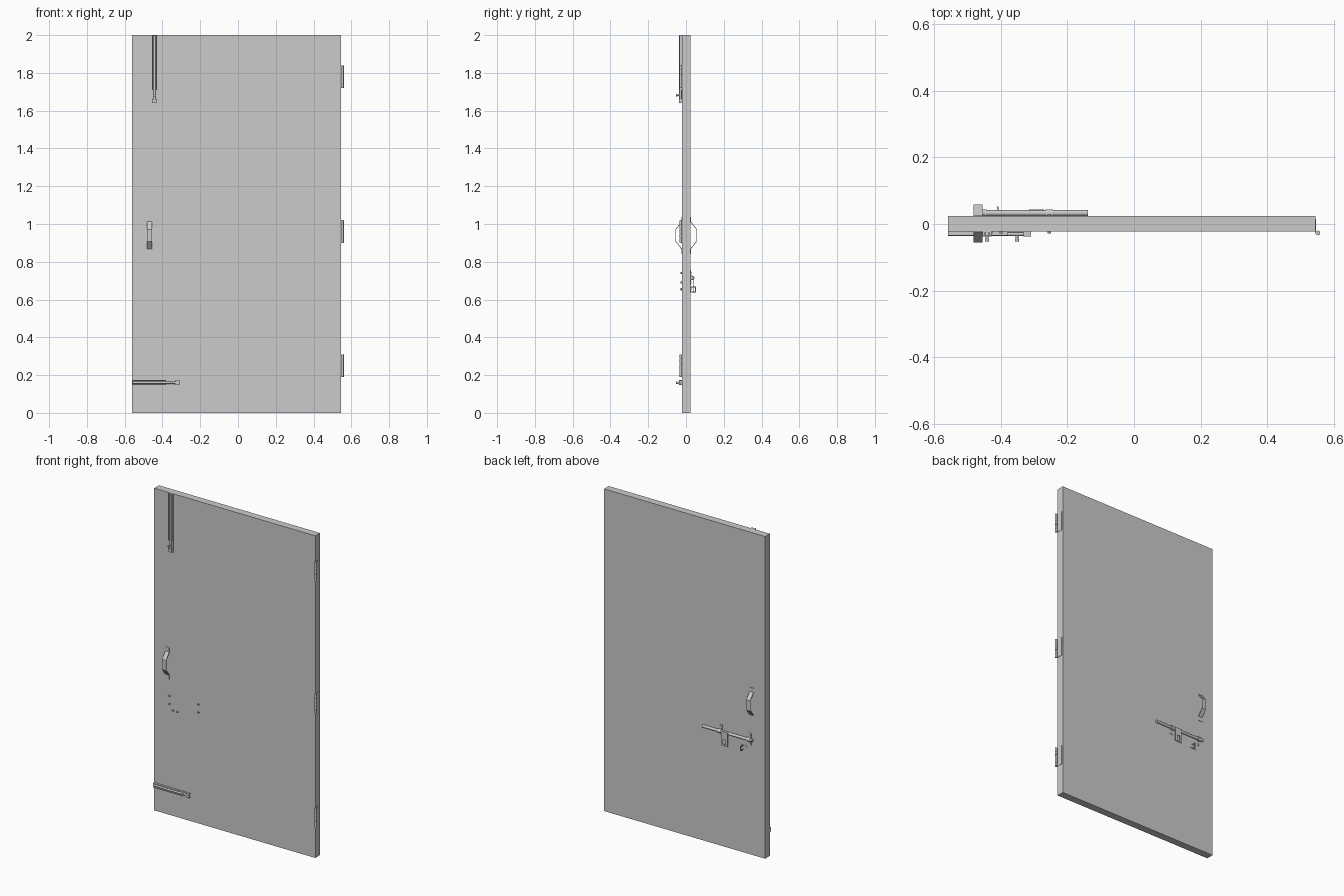
import bpy, bmesh, math
from mathutils import Matrix, Vector

if "Cube" in bpy.data.objects:
    bpy.data.objects.remove(bpy.data.objects["Cube"])

FRONT, BACK = -0.022, 0.024


def make(name, bm, mat=None, smooth=False):
    if mat is not None:
        bm.transform(mat)
    bmesh.ops.recalc_face_normals(bm, faces=bm.faces)
    me = bpy.data.meshes.new(name)
    bm.to_mesh(me)
    bm.free()
    ob = bpy.data.objects.new(name, me)
    bpy.context.collection.objects.link(ob)
    if smooth:
        bpy.ops.object.select_all(action='DESELECT')
        ob.select_set(True)
        bpy.context.view_layer.objects.active = ob
        bpy.ops.object.shade_smooth_by_angle()
    return ob


def box(name, x0, x1, y0, y1, z0, z1, mat=None):
    bm = bmesh.new()
    bmesh.ops.create_cube(bm, size=1)
    for v in bm.verts:
        v.co = ((x0 + x1) / 2 + v.co.x * (x1 - x0),
                (y0 + y1) / 2 + v.co.y * (y1 - y0),
                (z0 + z1) / 2 + v.co.z * (z1 - z0))
    return make(name, bm, mat)


def rod(name, a, b, r, mat=None, sides=16):
    a, b = Vector(a), Vector(b)
    bm = bmesh.new()
    bmesh.ops.create_cone(bm, cap_ends=True, segments=sides, radius1=r, radius2=r,
                          depth=(b - a).length)
    turn = (b - a).to_track_quat('Z', 'Y').to_matrix().to_4x4()
    bm.transform(Matrix.Translation((a + b) / 2) @ turn)
    return make(name, bm, mat, sides > 8)


def strap(name, x0, x1, outer, inner):
    # Flat strip: (y, z) outline swept across x
    pts = outer + inner[::-1]
    bm = bmesh.new()
    f = bm.faces.new([bm.verts.new((x0, y, z)) for y, z in pts])
    new = bmesh.ops.extrude_face_region(bm, geom=[f])['geom']
    bmesh.ops.translate(bm, vec=(x1 - x0, 0, 0),
                        verts=[g for g in new if isinstance(g, bmesh.types.BMVert)])
    return make(name, bm)


# Door slab
box("door_slab", -0.56, 0.546, FRONT, BACK, 0, 2)

# Hinge knuckles and leaves on the right edge
for z in (0.19, 0.90, 1.72):
    box("hinge_leaf", 0.545, 0.548, -0.027, 0.015, z, z + 0.12)
    rod("hinge_pin", (0.553, -0.027, z), (0.553, -0.027, z + 0.12), 0.005)
    for i in range(5):
        rod("hinge_knuckle", (0.553, -0.027, z + i * 0.024 + 0.0008),
            (0.553, -0.027, z + (i + 1) * 0.024 - 0.0008), 0.007)

# Bent strap pull handle on both faces
for side, face in ((-1, -FRONT), (1, BACK)):
    out = [(0.003, 0.842), (0.003, 0.868), (0.034, 0.908), (0.034, 0.972),
           (0.003, 1.012), (0.003, 1.038)]
    inn = [(0, 0.842), (0, 0.8695), (0.031, 0.9095), (0.031, 0.9705),
           (0, 1.0105), (0, 1.038)]
    strap("pull_handle", -0.482, -0.455,
          [(side * (face + y), z) for y, z in out],
          [(side * (face + y), z) for y, z in inn])


# Flush sliding bolt, local z along its length, local -y outwards
def slide_bolt(length, mat):
    box("bolt_plate", -0.013, 0.013, -0.003, 0, 0, length, mat)
    for s in (-1, 1):
        x = sorted((s * 0.013, s * 0.008))
        box("bolt_rail", *x, -0.013, 0, 0.07, length, mat)
        box("bolt_guide", *x, -0.015, 0, 0, 0.022, mat)
    box("bolt_guide_bridge", -0.013, 0.013, -0.016, -0.013, 0, 0.022, mat)
    rod("bolt_bar", (0, -0.008, 0.004), (0, -0.008, length - 0.001), 0.006, mat)
    rod("bolt_knob_stem", (0, -0.008, 0.042), (0, -0.025, 0.042), 0.004, mat)
    rod("bolt_knob", (0, -0.023, 0.042), (0, -0.031, 0.042), 0.006, mat)


slide_bolt(0.36, Matrix.Translation((-0.442, FRONT, 1.64)))
slide_bolt(0.25, Matrix.Translation((-0.31, FRONT, 0.16)) @ Matrix.Rotation(-math.pi / 2, 4, 'Y'))

# Back latch rod with its two brackets
RZ, RY = 0.715, BACK + 0.009
rod("latch_rod", (-0.48, RY, RZ), (-0.138, RY, RZ), 0.0085)
for x in (-0.455, -0.255):
    box("latch_bracket_plate", x - 0.011, x + 0.011, BACK, BACK + 0.002, 0.677, 0.753)
    n = 10
    arcs = [[(RY + r * math.sin(math.pi * i / n), RZ + r * math.cos(math.pi * i / n))
             for i in range(n + 1)] for r in (0.0112, 0.0084)]
    ends = [[(BACK, RZ + r)] + a + [(BACK, RZ - r)]
            for r, a in zip((0.0112, 0.0084), arcs)]
    strap("latch_bracket_loop", x - 0.011, x + 0.011, *ends)

# Hasp plate hanging from the rod, with a slot
HY = RY + 0.0075
for x0, x1, z0, z1 in ((-0.316, -0.302, 0.635, 0.722), (-0.284, -0.270, 0.635, 0.722),
                       (-0.302, -0.284, 0.675, 0.722), (-0.302, -0.284, 0.635, 0.645)):
    box("hasp_plate", x0, x1, HY, HY + 0.003, z0, z1)

# Padlock staple
box("staple_base", -0.437, -0.393, BACK, BACK + 0.002, 0.643, 0.668)
box("staple_arm", -0.412, -0.408, BACK, BACK + 0.028, 0.663, 0.668)
box("staple_arm", -0.412, -0.408, BACK, BACK + 0.028, 0.638, 0.643)
box("staple_tip", -0.412, -0.408, BACK + 0.023, BACK + 0.028, 0.638, 0.668)

# Through-bolt heads on the front
for x, z in ((-0.455, 0.74), (-0.455, 0.69), (-0.255, 0.74), (-0.255, 0.69),
             (-0.43, 0.655), (-0.40, 0.655)):
    rod("through_bolt_nut", (x, FRONT + 0.002, z), (x, FRONT - 0.007, z), 0.006, sides=6)
    rod("through_bolt_head", (x, BACK, z), (x, BACK + 0.004, z), 0.005)
